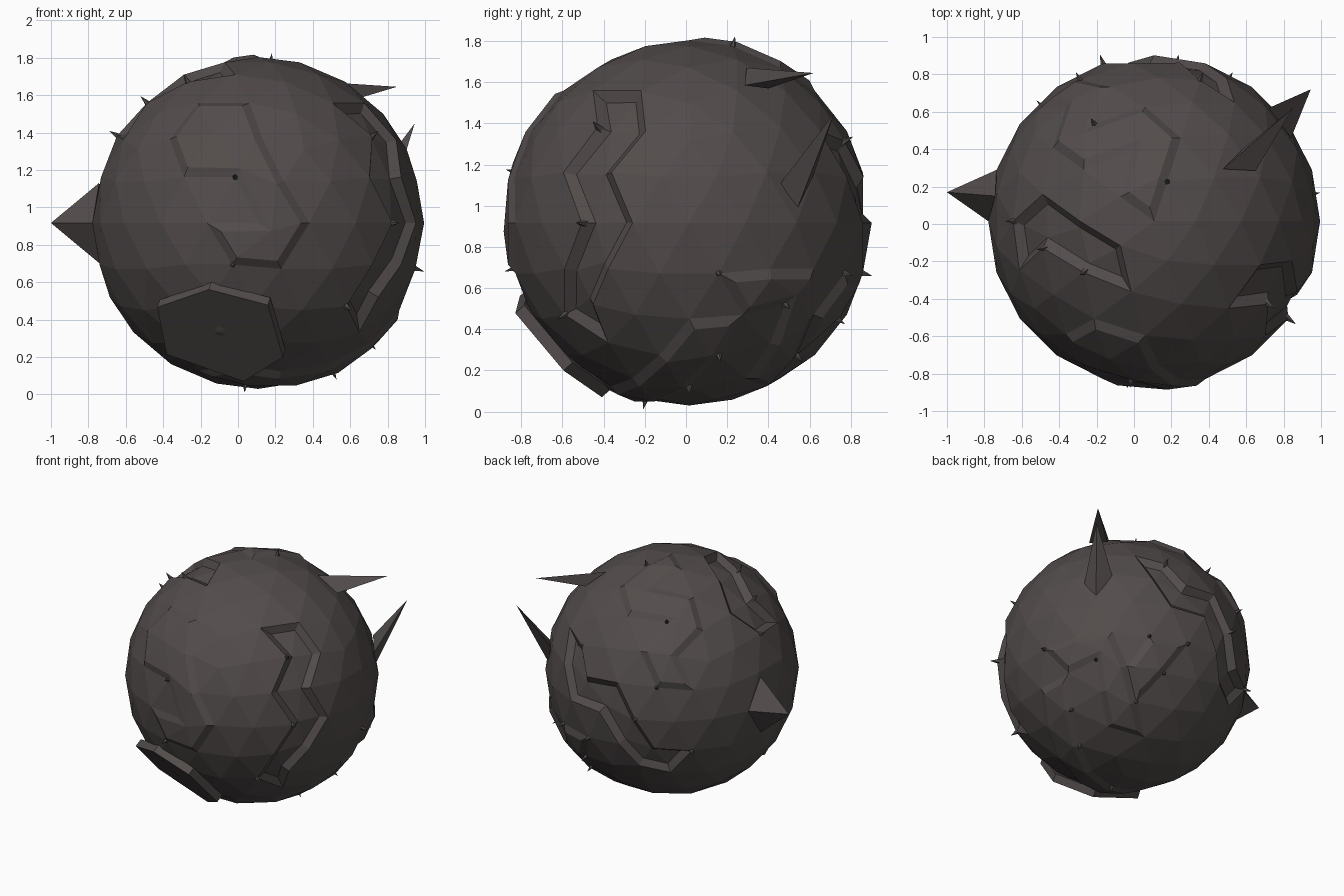
import bpy, bmesh
from math import radians, sin, cos, sqrt
from mathutils import Vector

if "Cube" in bpy.data.objects:
    bpy.data.objects.remove(bpy.data.objects["Cube"])

C = Vector((0.108, 0.015, 0.917))   # ball centre
R = 0.887

rock = bpy.data.materials.new("dark rock")
rock.diffuse_color = (0.085, 0.072, 0.071, 1)
rock.use_nodes = True
rock.node_tree.nodes["Principled BSDF"].inputs["Base Color"].default_value = rock.diffuse_color


def finish(bm, name):
    bmesh.ops.recalc_face_normals(bm, faces=bm.faces[:])
    me = bpy.data.meshes.new(name)
    bm.to_mesh(me)
    bm.free()
    me.materials.append(rock)
    ob = bpy.data.objects.new(name, me)
    bpy.context.collection.objects.link(ob)
    return ob


def direction(az, lat):
    a, b = radians(az), radians(lat)
    return Vector((cos(a) * cos(b), sin(a) * cos(b), sin(b)))


# Centre lines of sunken channels and raised ridges, as (azimuth, latitude) in degrees
channels = [
    [(-36, 41), (-26, 36), (-26, 25), (-36, 15), (-27, 5), (-27, -5), (-37, -14), (-43, -33)],
    [(190, 36), (180, 41), (180, 49), (196, 54), (200, 62), (229, 64)],
    [(63, 24), (72, 15), (81, 5), (90, 9), (99, 5), (99, -5), (108, -14), (117, -24), (126, -19)],
]
ridges = [
    [(-99, -5), (-81, -5), (-81, 5), (-90, 9), (-98, 25), (-98, 36), (-118, 36), (-118, 25), (-98, 25)],
    [(108, 80), (85, 64), (93, 52), (108, 49), (130, 53), (131, 42), (118, 36), (118, 25), (126, 19)],
    [(18, -19), (27, -24), (36, -18), (45, -24), (42, -40), (52, -54)],
    [(12, -41), (4, -52), (-18, -66), (-108, -72)],
    [(72, -20), (62, -25), (62, -36)],
]

# Boulder: low-poly ball with the faces under each path sunk or raised
bm = bmesh.new()
bmesh.ops.create_icosphere(bm, subdivisions=3, radius=R)
bm.normal_update()
centres = [(f, f.calc_center_median().normalized()) for f in bm.faces]
corners = [v.co.normalized() for v in bm.verts]
taken, regions, thorns = set(), [], []
for path in channels + ridges:
    depth = -0.04 if path in channels else 0.025
    pts = [direction(*p) for p in path]
    region = []
    for a, b in zip(pts, pts[1:]):
        for i in range(13):
            d = a.lerp(b, i / 12).normalized()
            f = max(centres, key=lambda fc: fc[1].dot(d))[0]
            if f not in taken:
                taken.add(f)
                region.append(f)
    regions.append((region, depth))
    # thorns grow at the start, middle and end of each path
    for d in (pts[0], pts[len(pts) // 2], pts[-1]):
        thorns.append(max(corners, key=lambda c: c.dot(d)))
for region, depth in regions:
    bmesh.ops.inset_region(bm, faces=region, thickness=0.045, depth=depth,
                           use_even_offset=True, use_boundary=True)
bmesh.ops.translate(bm, verts=bm.verts[:], vec=C)
finish(bm, "boulder")

# Small thorns along the channels and ridges
bm = bmesh.new()
for d in thorns:
    m = d.to_track_quat('Z', 'Y').to_matrix().to_4x4()
    m.translation = C + d * (R + 0.01)
    bmesh.ops.create_cone(bm, cap_ends=True, segments=5, radius1=0.024, radius2=0,
                          depth=0.08, matrix=m)
finish(bm, "thorns")


def pyramid(name, base, tip):
    """Pointed spike from a base loop to a tip."""
    bm = bmesh.new()
    ring = [bm.verts.new(p) for p in base]
    top = bm.verts.new(tip)
    bm.faces.new(ring)
    for i, v in enumerate(ring):
        bm.faces.new((v, ring[(i + 1) % len(ring)], top))
    return finish(bm, name)


# Large spikes
pyramid("side_spike", [C + R * direction(*p) for p in ((162, 0), (171, 14), (180, 0), (171, -14))],
        (-1.0, .17, .917))
pyramid("upper_horn", [(.476, .294, 1.67), (.65, .285, 1.585), (.58, .40, 1.57)],
        (.85, .62, 1.645))
pyramid("lower_horn", [(.84, .46, 1.11), (.80, .54, .985), (.72, .62, 1.15)],
        (.945, .72, 1.45))

# Six-sided plate hovering on the lower front: corners lie on a slightly larger ball
bm = bmesh.new()
ring = []
for x, z in [(-.43, .47), (-.16, .55), (.16, .48), (.24, .20), (.03, .07), (-.38, .22)]:
    y = C.y - sqrt(0.95 ** 2 - (x - C.x) ** 2 - (z - C.z) ** 2)
    ring.append(Vector((x, y, z)))
n = (sum(ring, Vector()) / 6 - C).normalized()
dist = sum((p - C).dot(n) for p in ring) / 6
flat = [p + n * (dist - (p - C).dot(n)) for p in ring]
face = bm.faces.new([bm.verts.new(p) for p in flat])
ext = bmesh.ops.extrude_face_region(bm, geom=[face], use_keep_orig=True)
for v in ext["geom"]:
    if isinstance(v, bmesh.types.BMVert):
        v.co -= n * 0.06
finish(bm, "front_plate")
